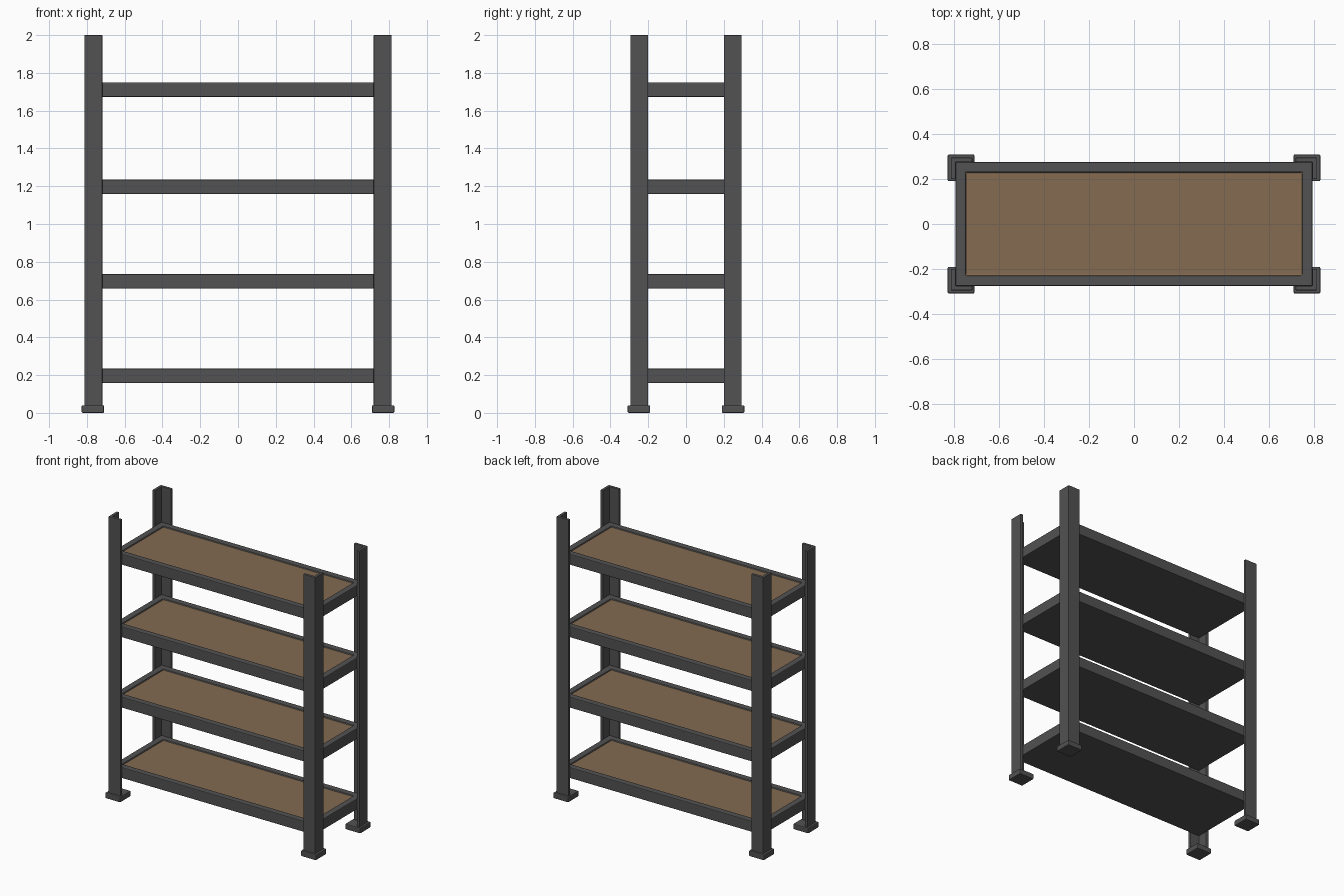
import bpy, bmesh, math

if "Cube" in bpy.data.objects:
    bpy.data.objects.remove(bpy.data.objects["Cube"])


def mat(name, c):
    m = bpy.data.materials.new(name)
    m.diffuse_color = (*c, 1)
    m.use_nodes = True
    m.node_tree.nodes["Principled BSDF"].inputs["Base Color"].default_value = m.diffuse_color
    return m


STEEL = mat("dark steel", (0.085, 0.085, 0.085))
WOOD = mat("brown board", (0.23, 0.147, 0.082))


def finish(name, bm, mats, bevel):
    bmesh.ops.recalc_face_normals(bm, faces=bm.faces)
    me = bpy.data.meshes.new(name)
    bm.to_mesh(me)
    bm.free()
    ob = bpy.data.objects.new(name, me)
    bpy.context.collection.objects.link(ob)
    for m in mats:
        me.materials.append(m)
    if bevel:
        b = ob.modifiers.new("bevel", 'BEVEL')
        b.width, b.segments = bevel, 2
        b.limit_method = 'ANGLE'
        b.angle_limit = math.radians(40)
    return ob


def prism(bm, pts, z0, z1):
    f = bm.faces.new([bm.verts.new((x, y, z0)) for x, y in pts])
    r = bmesh.ops.extrude_face_region(bm, geom=[f])
    for v in r["geom"]:
        if isinstance(v, bmesh.types.BMVert):
            v.co.z = z1


def rect(x0, x1, y0, y1):
    return [(x0, y0), (x1, y0), (x1, y1), (x0, y1)]


# Corner posts (L-shaped angle iron) and their foot pads
X, Y, W, T = 0.813, 0.295, 0.095, 0.02
for sx, nx in ((-1, "left"), (1, "right")):
    for sy, ny in ((-1, "front"), (1, "back")):
        ell = [(X, Y), (X - W, Y), (X - W, Y - T), (X - T, Y - T),
               (X - T, Y - W), (X, Y - W)]
        bm = bmesh.new()
        prism(bm, [(sx * x, sy * y) for x, y in ell], 0.03, 2.0)
        finish(f"{ny}_{nx}_post", bm, [STEEL], 0.003)

        bm = bmesh.new()
        pad = rect(0.709, 0.828, 0.19, 0.309)
        prism(bm, [(sx * x, sy * y) for x, y in pad], 0.0, 0.04)
        finish(f"{ny}_{nx}_foot", bm, [STEEL], 0.006)

# Shelves: steel tray with a slightly recessed board on top
for i, top in enumerate((0.235, 0.735, 1.235, 1.75)):
    bm = bmesh.new()
    prism(bm, rect(-0.793, 0.793, -0.275, 0.275), top - 0.077, top)
    bm.normal_update()
    face = max(bm.faces, key=lambda f: f.calc_center_median().z)
    bmesh.ops.inset_region(bm, faces=[face], thickness=0.064)
    r = bmesh.ops.extrude_face_region(bm, geom=[face])
    bmesh.ops.delete(bm, geom=[face], context='FACES_ONLY')
    for v in r["geom"]:
        if isinstance(v, bmesh.types.BMVert):
            v.co.z -= 0.01
    for f in bm.faces:
        c = f.calc_center_median()
        if abs(c.z - (top - 0.01)) < 1e-4 and len(f.verts) == 4 and abs(c.x) < 0.01 and abs(c.y) < 0.01:
            f.material_index = 1
    finish(f"shelf_{i + 1}", bm, [STEEL, WOOD], 0.006)
